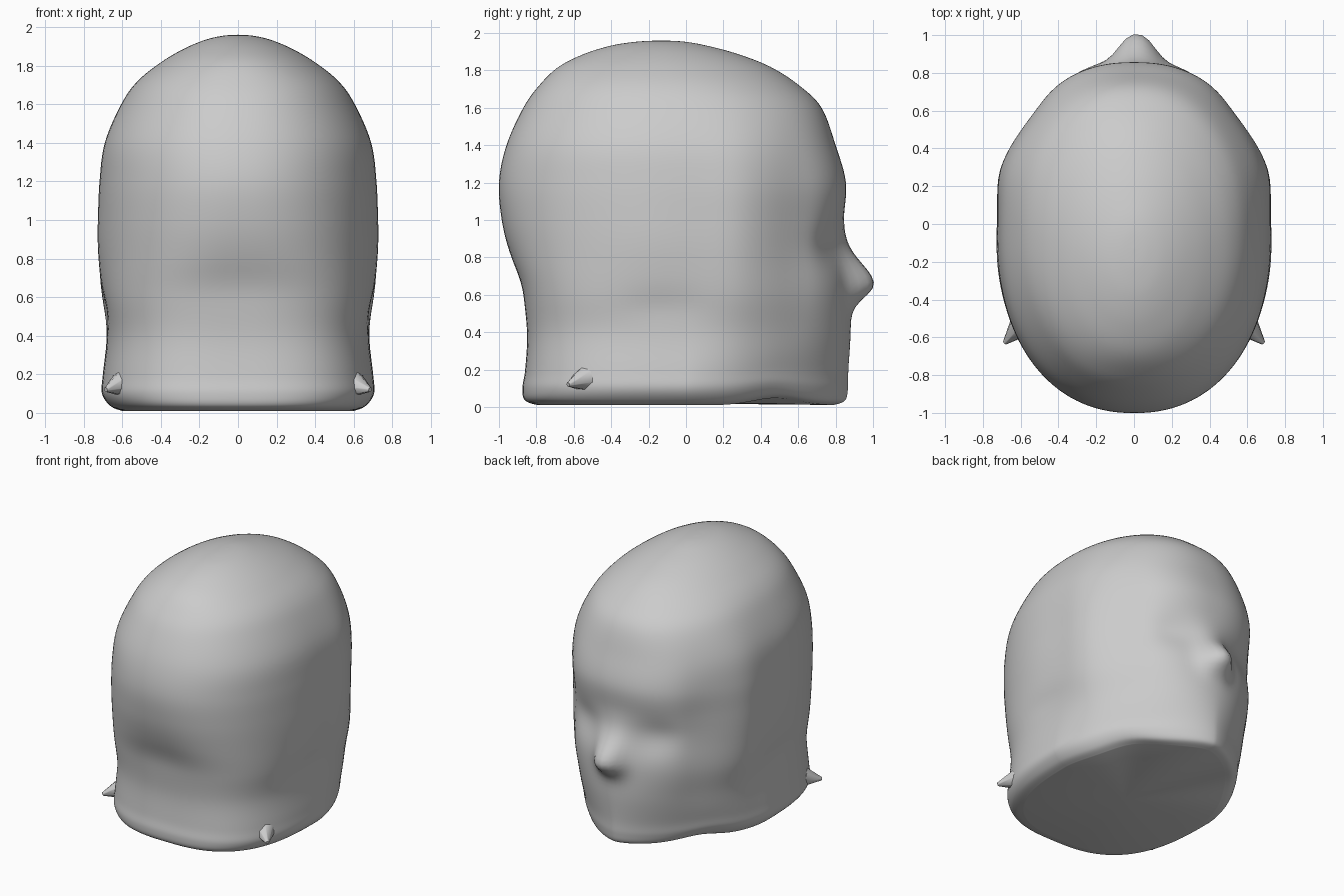
import bpy, bmesh, math
from mathutils import Vector, Matrix

if "Cube" in bpy.data.objects:
    bpy.data.objects.remove(bpy.data.objects["Cube"], do_unlink=True)

grey = bpy.data.materials.new("clay grey")
colour = (0.6, 0.6, 0.6, 1)
grey.diffuse_color = colour
grey.use_nodes = True
grey.node_tree.nodes["Principled BSDF"].inputs["Base Color"].default_value = colour

# Head outline: height, back y, front y, half width, back and front squareness
PROFILE = [
    (0.01, -0.79, 0.79, 0.60, 2.7, 1.55), (0.035, -0.86, 0.85, 0.66, 2.8, 1.55),
    (0.1, -0.875, 0.866, 0.705, 2.8, 1.57), (0.2, -0.86, 0.868, 0.70, 2.85, 1.65),
    (0.4, -0.85, 0.88, 0.68, 2.9, 1.9), (0.6, -0.88, 0.875, 0.70, 2.8, 2.1),
    (0.8, -0.94, 0.86, 0.71, 2.5, 2.2), (1.0, -0.985, 0.845, 0.715, 2.3, 2.3),
    (1.2, -1.0, 0.855, 0.715, 2.2, 2.3), (1.4, -0.96, 0.80, 0.69, 2.2, 2.3),
    (1.6, -0.87, 0.725, 0.605, 2.2, 2.2), (1.72, -0.785, 0.605, 0.52, 2.2, 2.1),
    (1.82, -0.68, 0.45, 0.395, 2.1, 2.0), (1.89, -0.54, 0.27, 0.275, 2.0, 2.0),
    (1.935, -0.39, 0.1, 0.165, 2.0, 2.0), (1.955, -0.25, -0.02, 0.075, 2.0, 2.0),
    (1.96, -0.13, -0.13, 0.0, 2.0, 2.0),
]
SEGMENTS, STEPS = 128, 6


def bell(value, centre, width, power=2):
    return math.exp(-abs((value - centre) / width) ** power)


def spline(points, steps):
    """Smooth curve through rows of values."""
    rows = []
    for i in range(len(points) - 1):
        a, b, c, d = (points[min(max(i + k, 0), len(points) - 1)] for k in (-1, 0, 1, 2))
        for s in range(steps):
            t = s / steps
            rows.append([0.5 * (2 * q + (r - p) * t + (2 * p - 5 * q + 4 * r - u) * t * t
                                + (3 * q - p - 3 * r + u) * t ** 3)
                         for p, q, r, u in zip(a, b, c, d)])
    return rows


def sculpt(x, y, z):
    """Press the features of the face and ears into the plain head."""
    ax = abs(x)
    side = math.copysign(1, x) * min(1, ax / 0.5)
    # Fuller temples that turn in towards the brow
    temple = bell(z, 0.9, 0.55)
    x += side * temple * (0.03 * bell(y, 0.28, 0.17) - 0.025 * bell(y, 0.6, 0.14))
    # Low ear swelling with a soft hollow under it
    x += side * 0.015 * bell(y, -0.15, 0.3) * bell(z, 0.88, 0.24)
    x -= side * 0.012 * bell(y, -0.12, 0.22) * bell(z, 0.54, 0.09)
    # Nose and eye sockets, or the nape
    if y > 0:
        tall = bell(z, 0.66, 0.15 if z > 0.66 else 0.10)
        y += 0.135 * tall * bell(x, 0.015, 0.115, 2.5)
        y -= 0.045 * bell(ax, 0.3, 0.18) * bell(z, 0.86, 0.13)
    elif y < -0.5:
        y += 0.015 * bell(x, 0, 0.3) * bell(z, 0.68, 0.14)
    # Raised jaw line
    z += 0.04 * bell(y, 0.48, 0.17) * max(0, 1 - z / 0.3)
    return x, y, z


def finish(name, bm):
    bmesh.ops.recalc_face_normals(bm, faces=bm.faces)
    mesh = bpy.data.meshes.new(name)
    bm.to_mesh(mesh)
    bm.free()
    mesh.materials.append(grey)
    obj = bpy.data.objects.new(name, mesh)
    bpy.context.collection.objects.link(obj)
    for other in bpy.context.selected_objects:
        other.select_set(False)
    obj.select_set(True)
    bpy.context.view_layer.objects.active = obj
    bpy.ops.object.shade_smooth_by_angle(angle=math.radians(50))


def build_head():
    bm = bmesh.new()
    rings = []
    for z, back, front, half, back_square, front_square in spline(PROFILE, STEPS):
        mid = (back + front) / 2
        ring = []
        for i in range(SEGMENTS):
            angle = math.tau * i / SEGMENTS
            c, s = math.cos(angle), math.sin(angle)
            power = 2 / (front_square if s > 0 else back_square)
            x = half * math.copysign(abs(c) ** power, c)
            y = mid + (front - back) / 2 * math.copysign(abs(s) ** power, s)
            ring.append(bm.verts.new(sculpt(x, y, z)))
        rings.append(ring)
    for low, high in zip(rings, rings[1:]):
        for i in range(SEGMENTS):
            j = (i + 1) % SEGMENTS
            bm.faces.new((low[i], low[j], high[j], high[i]))
    # Crown and slightly hollow neck cut
    for ring, tip in ((rings[-1], (0, -0.13, 1.96)), (rings[0], (0, -0.1, 0.02))):
        centre = bm.verts.new(tip)
        for i in range(SEGMENTS):
            bm.faces.new((ring[i], ring[(i + 1) % SEGMENTS], centre))
    finish("head", bm)


def build_spur(name, side):
    """Small pointed burr at the back corner of the neck."""
    base, tip = Vector((side * 0.6, -0.54, 0.15)), Vector((side * 0.685, -0.63, 0.12))
    axis = tip - base
    bm = bmesh.new()
    bmesh.ops.create_cone(bm, cap_ends=True, segments=7, radius1=0.07, radius2=0.012,
                          depth=axis.length,
                          matrix=Matrix.Translation((base + tip) / 2)
                          @ axis.to_track_quat("Z", "Y").to_matrix().to_4x4())
    finish(name, bm)


build_head()
for name, side in (("left_neck_spur", 1), ("right_neck_spur", -1)):
    build_spur(name, side)
